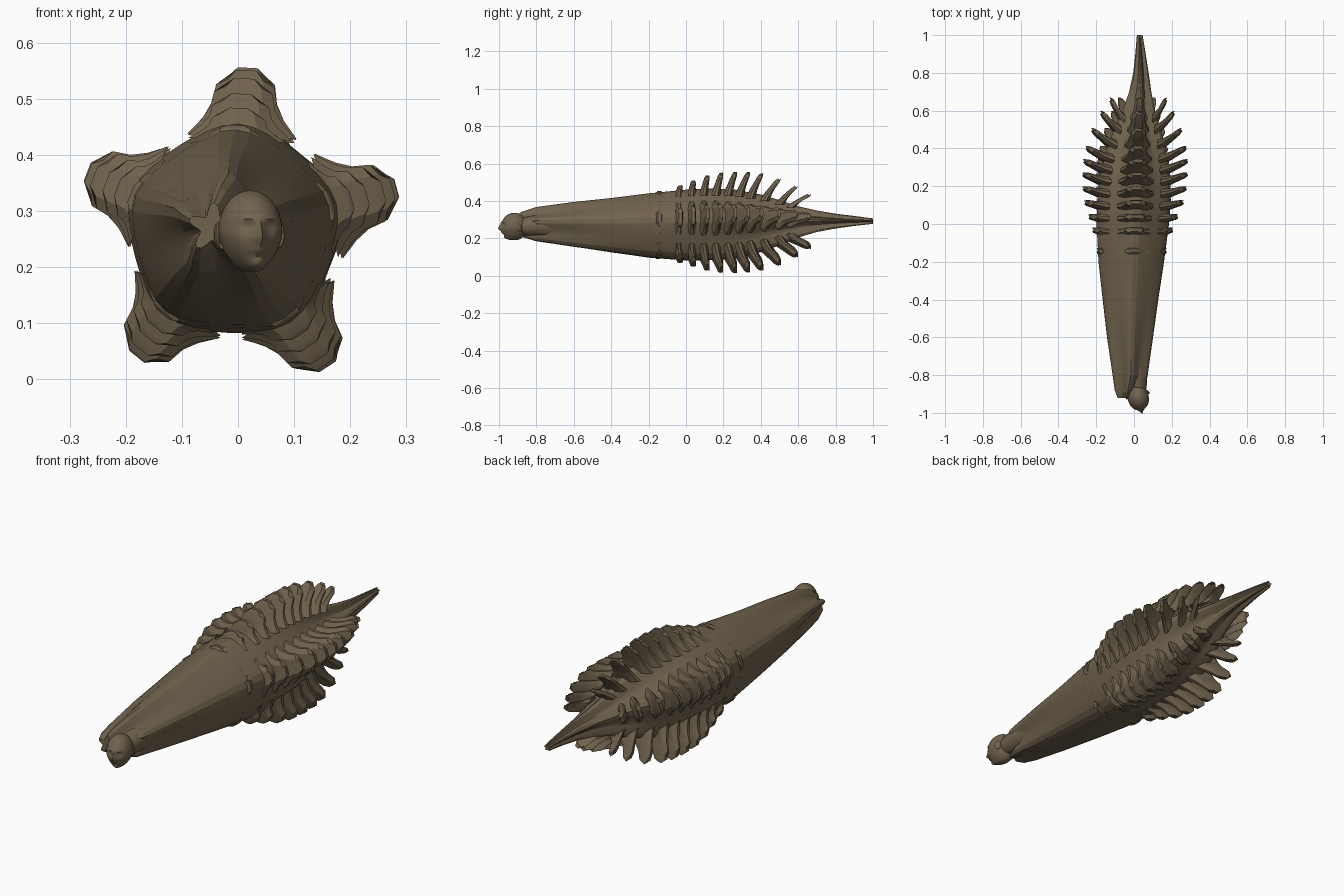
import bpy, bmesh, math
from mathutils import Vector, Matrix

if "Cube" in bpy.data.objects:
    bpy.data.objects.remove(bpy.data.objects["Cube"])

brown = bpy.data.materials.new("earth_brown")
brown.diffuse_color = (0.165, 0.125, 0.076, 1)
brown.use_nodes = True
brown.node_tree.nodes["Principled BSDF"].inputs["Base Color"].default_value = brown.diffuse_color

START = math.radians(87)      # direction of the upper ridge
LOBES, PER = 5, 8             # ridges, sides per ridge

# Spine stations: y, centre x, centre z, ridge radius, valley / ridge ratio
SPINE = [
    (-0.92, -0.045, 0.270, 0.045, 0.50), (-0.88, -0.035, 0.270, 0.072, 0.60),
    (-0.80, -0.022, 0.270, 0.098, 0.72), (-0.60, -0.022, 0.268, 0.127, 0.84),
    (-0.40, -0.020, 0.264, 0.152, 0.90), (-0.20, -0.016, 0.263, 0.178, 0.93),
    (0.00, -0.008, 0.264, 0.197, 0.92), (0.12, -0.002, 0.265, 0.202, 0.88),
    (0.25, 0.003, 0.266, 0.197, 0.82), (0.40, 0.010, 0.270, 0.165, 0.74),
    (0.50, 0.016, 0.275, 0.130, 0.68), (0.60, 0.024, 0.282, 0.090, 0.62),
    (0.70, 0.032, 0.287, 0.062, 0.58), (0.80, 0.036, 0.289, 0.043, 0.55),
    (0.90, 0.034, 0.291, 0.029, 0.50), (1.00, 0.030, 0.291, 0.016, 0.45)]

# Spine rows: tip y, tip radius, backward sweep, half width
FINS = [
    (-0.14, 0.190, 0.01, 0.046), (-0.03, 0.220, 0.01, 0.050),
    (0.04, 0.245, 0.01, 0.053), (0.115, 0.272, 0.02, 0.055),
    (0.19, 0.286, 0.03, 0.055), (0.265, 0.290, 0.04, 0.053),
    (0.335, 0.288, 0.05, 0.050), (0.405, 0.278, 0.06, 0.046),
    (0.50, 0.250, 0.08, 0.040), (0.59, 0.205, 0.09, 0.033),
    (0.66, 0.158, 0.10, 0.026)]


def spine_at(y):
    """Centre x, centre z, ridge radius and ratio at any y."""
    for a, b in zip(SPINE, SPINE[1:]):
        if y <= b[0]:
            t = max(0, (y - a[0]) / (b[0] - a[0]))
            return [p + (q - p) * t for p, q in zip(a[1:], b[1:])]
    return SPINE[-1][1:]


def loft(bm, rings):
    """Skin a list of closed point rings and cap both ends."""
    vs = [[bm.verts.new(p) for p in ring] for ring in rings]
    n = len(vs[0])
    for a, b in zip(vs, vs[1:]):
        for i in range(n):
            j = (i + 1) % n
            bm.faces.new((a[i], a[j], b[j], b[i]))
    bm.faces.new(vs[0][::-1])
    bm.faces.new(vs[-1])


def finish(bm, name, angle):
    bmesh.ops.recalc_face_normals(bm, faces=bm.faces)
    me = bpy.data.meshes.new(name)
    bm.to_mesh(me)
    bm.free()
    me.materials.append(brown)
    ob = bpy.data.objects.new(name, me)
    bpy.context.collection.objects.link(ob)
    bpy.ops.object.select_all(action='DESELECT')
    ob.select_set(True)
    bpy.context.view_layer.objects.active = ob
    bpy.ops.object.shade_smooth_by_angle(angle=math.radians(angle))
    return ob


# Five-ridged tapering body
bm = bmesh.new()
rings = []
for y, cx, cz, ridge, ratio in SPINE:
    ring = []
    for i in range(LOBES * PER):
        a = 2 * math.pi * i / (LOBES * PER)
        w = (0.5 + 0.5 * math.cos(LOBES * a)) ** 1.2
        r = ridge * (ratio + (1 - ratio) * w)
        ring.append((cx + r * math.cos(a + START), y, cz + r * math.sin(a + START)))
    rings.append(ring)
loft(bm, rings)
finish(bm, "ridged_body", 14)

# Fin stations: height fraction, width factor, thickness factor
FIN_SHAPE = [(0, 1.75, 1.5), (0.3, 1.3, 1.2), (0.55, 1.05, 1.0),
             (0.85, 0.95, 0.85), (1.0, 0.55, 0.5)]

# Five rows of swept-back fins along the ridges
for k in range(LOBES):
    ang = START + k * 2 * math.pi / LOBES
    out = Vector((math.cos(ang), 0, math.sin(ang)))
    side = Vector((-math.sin(ang), 0, math.cos(ang)))
    bm = bmesh.new()
    for tip_y, tip_r, sweep, half in FINS:
        base_y = tip_y - sweep
        cx, cz, ridge, ratio = spine_at(base_y)
        r0 = ridge * 0.84
        rings = []
        for s, wf, tf in FIN_SHAPE:
            c = Vector((cx, base_y + sweep * s ** 1.2, cz)) + out * (r0 + (tip_r - r0) * s)
            w, t = half * wf, 0.017 * tf
            # chamfered section, arched so the middle stands proud
            sec = [(1, 0.35), (0.6, 1), (-0.6, 1), (-1, 0.35),
                   (-1, -0.35), (-0.6, -1), (0.6, -1), (1, -0.35)]
            rings.append([c + side * (u * w) + Vector((0, v * t, 0))
                          - out * (0.012 * s * (abs(u) > 0.9)) for u, v in sec])
        loft(bm, rings)
    finish(bm, "fin_row_%d" % (k + 1), 25)


def bump(x, z, px, pz, sx, sz):
    return math.exp(-((x - px) / sx) ** 2 - ((z - pz) / sz) ** 2)


# Head: sphere shaped into a face with sockets, nose, lips and chin
bm = bmesh.new()
bmesh.ops.create_uvsphere(bm, u_segments=40, v_segments=30, radius=1)
for v in bm.verts:
    x, y, z = v.co
    d = 0.0
    if y < 0:
        ax = abs(x)
        d += 0.20 * bump(x, z, 0, -0.15, 0.16, 0.16)       # nose tip
        d += 0.10 * bump(x, z, 0, 0.08, 0.13, 0.22)        # nose bridge
        d -= 0.13 * bump(ax, z, 0.36, 0.12, 0.20, 0.13)    # eye sockets
        d += 0.05 * bump(ax, z, 0.36, 0.10, 0.11, 0.06)    # eyelids
        d += 0.06 * bump(ax, z, 0.30, 0.32, 0.30, 0.09)    # brows
        d += 0.08 * bump(x, z, 0, -0.45, 0.22, 0.08)       # lips
        d -= 0.05 * bump(x, z, 0, -0.60, 0.25, 0.06)
        d += 0.16 * bump(x, z, 0, -0.82, 0.30, 0.16)       # chin
    jaw = 1 - 0.22 * max(0, -z - 0.1)
    v.co = (x * jaw * 0.056, (y * 0.92 - d) * 0.078, max(z, -0.96) * 0.074)
# Ears on both sides
for sx in (-1, 1):
    m = (Matrix.Translation((sx * 0.056, 0.016, -0.006))
         @ Matrix.Rotation(sx * 0.45, 4, 'Z')
         @ Matrix.Diagonal((0.006, 0.015, 0.024, 1)))
    bmesh.ops.create_uvsphere(bm, u_segments=12, v_segments=8, radius=1, matrix=m)
head = finish(bm, "head", 40)
head.location = (0.022, -0.918, 0.263)
head.rotation_euler = (0, 0, math.radians(14))

# Neck joining head and body
bm = bmesh.new()
rings = []
for y, cx, cz, r in [(-0.91, 0.020, 0.262, 0.040), (-0.85, 0.018, 0.265, 0.050),
                     (-0.78, 0.010, 0.268, 0.062), (-0.68, -0.005, 0.268, 0.070)]:
    rings.append([(cx + r * math.cos(a * math.pi / 8), y, cz + r * math.sin(a * math.pi / 8))
                  for a in range(16)])
loft(bm, rings)
finish(bm, "neck", 30)
